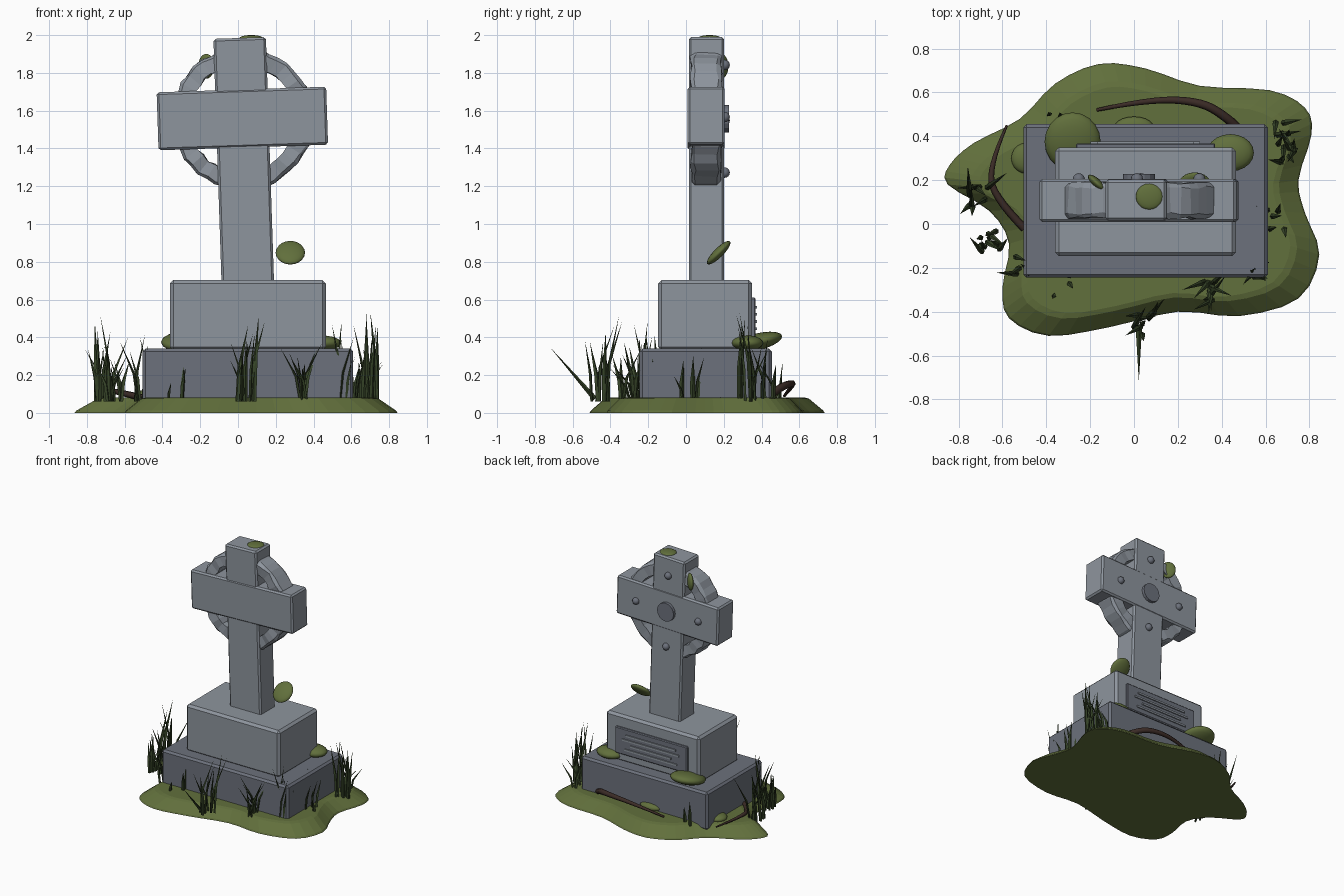
import bpy, bmesh, math, random
from mathutils import Vector, Matrix

if "Cube" in bpy.data.objects:
    bpy.data.objects.remove(bpy.data.objects["Cube"])

random.seed(7)

def mat(name, c):
    m = bpy.data.materials.new(name)
    m.diffuse_color = (*c, 1)
    m.use_nodes = True
    m.node_tree.nodes["Principled BSDF"].inputs["Base Color"].default_value = m.diffuse_color
    return m

STONE = mat("stone", (0.27, 0.30, 0.34))
DARK = mat("dark_stone", (0.15, 0.165, 0.20))
MOSS = mat("moss", (0.12, 0.16, 0.045))
GRASS = mat("grass", (0.035, 0.055, 0.02))
ROOT = mat("root", (0.045, 0.025, 0.02))

def finish(bm, name, material, smooth=False):
    bmesh.ops.recalc_face_normals(bm, faces=bm.faces)
    me = bpy.data.meshes.new(name)
    bm.to_mesh(me)
    bm.free()
    me.materials.append(material)
    for p in me.polygons:
        p.use_smooth = smooth
    ob = bpy.data.objects.new(name, me)
    bpy.context.collection.objects.link(ob)
    return ob

def box(name, lo, hi, material, bevel=0.012, xform=None):
    lo, hi = Vector(lo), Vector(hi)
    bm = bmesh.new()
    bmesh.ops.create_cube(bm, size=1, matrix=Matrix.Translation((lo + hi) / 2) @ Matrix.Diagonal((*(hi - lo), 1)))
    if bevel:
        bmesh.ops.bevel(bm, geom=bm.edges[:], offset=bevel, segments=1, affect='EDGES')
    if xform:
        bm.transform(xform)
    return finish(bm, name, material)

def blob(name, loc, radii, rot=(0, 0, 0)):
    bm = bmesh.new()
    m = Matrix.Translation(loc)
    for a, ax in zip(rot, 'XYZ'):
        m = m @ Matrix.Rotation(math.radians(a), 4, ax)
    bmesh.ops.create_uvsphere(bm, u_segments=20, v_segments=10, radius=1, matrix=m @ Matrix.Diagonal((*radii, 1)))
    return finish(bm, name, MOSS, True)

# ground mound: closed spline outline, inset at the top
outline = [(-.16, .73), (.05, .71), (.30, .63), (.62, .61), (.78, .53), (.81, .41), (.75, .20), (.78, .05),
           (.845, -.14), (.75, -.34), (.48, -.42), (.20, -.40), (-.11, -.47), (-.39, -.51), (-.57, -.43),
           (-.60, -.29), (-.57, -.09), (-.66, .06), (-.85, .18), (-.84, .27), (-.73, .37), (-.52, .48), (-.36, .64)]

def smooth_loop(pts, k=3):
    out, n = [], len(pts)
    for i in range(n):
        a, b, c, d = (Vector(pts[(i + j) % n]) for j in (-1, 0, 1, 2))
        for s in range(k):
            t = s / k
            out.append(0.5 * (2 * b + (c - a) * t + (2 * a - 5 * b + 4 * c - d) * t**2 + (3 * b - a - 3 * c + d) * t**3))
    return out

bm = bmesh.new()
rings = []
mid = Vector((0.07, 0.1))
for s, z in ((1, 0), (0.99, 0.012), (0.87, 0.075), (0.83, 0.082)):
    rings.append([bm.verts.new((*(mid + (p - mid) * s), z)) for p in smooth_loop(outline)])
n = len(rings[0])
for r0, r1 in zip(rings, rings[1:]):
    for i in range(n):
        bm.faces.new((r0[i], r0[(i + 1) % n], r1[(i + 1) % n], r1[i]))
bm.faces.new(rings[0])
bm.faces.new(rings[-1])
finish(bm, "ground_mound", MOSS)

# stepped base and rear plaque
box("lower_plinth", (-.505, -.245, .04), (.61, .455, .34), DARK, .015)
box("upper_block", (-.36, -.147, .33), (.465, .35, .703), STONE, .018)
box("plaque", (-.265, .34, .40), (.37, .368, .61), DARK, .006)
for i, w in enumerate((.22, .25, .18, .23)):
    z = .56 - i * .038
    box("plaque_bar", (.052 - w, .36, z - .007), (.052 + w, .376, z + .007), STONE, 0)

# cross, leaning slightly to the left
C = Vector((.023, .108, 1.557))
TILT = Matrix.Translation(C) @ Matrix.Rotation(math.radians(-1.9), 4, 'Y')
box("cross_shaft", (-.139, -.093, -.88), (.139, .094, .428), STONE, .012, TILT)
box("cross_arms", (-.449, -.099, -.152), (.449, .097, .155), STONE, .012, TILT)

# weathered ring
bm = bmesh.new()
N, prof = 44, [(.285, -.08), (.362, -.08), (.376, -.06), (.376, .06), (.362, .08), (.285, .08)]
secs = []
for i in range(N):
    a = 2 * math.pi * i / N
    j = random.uniform(-.009, .007)
    secs.append([bm.verts.new(((r + j + random.uniform(-.005, .005)) * math.cos(a), y + random.uniform(-.007, .007),
                               (r + j + random.uniform(-.005, .005)) * math.sin(a))) for r, y in prof])
for i in range(N):
    for k in range(len(prof)):
        k2 = (k + 1) % len(prof)
        bm.faces.new((secs[i][k], secs[i][k2], secs[(i + 1) % N][k2], secs[(i + 1) % N][k]))
bm.transform(TILT)
finish(bm, "cross_ring", STONE)

# rear boss and studs
bm = bmesh.new()
bmesh.ops.create_cone(bm, cap_ends=True, segments=16, radius1=.073, radius2=.073, depth=.05,
                      matrix=TILT @ Matrix.Translation((0, .095, 0)) @ Matrix.Rotation(math.pi / 2, 4, 'X'))
finish(bm, "centre_boss", DARK)
for x, z in ((.275, 0), (-.275, 0), (0, .285), (0, -.285)):
    bm = bmesh.new()
    bmesh.ops.create_uvsphere(bm, u_segments=12, v_segments=8, radius=.028, matrix=TILT @ Matrix.Translation((x, .096, z)))
    finish(bm, "stud", DARK, True)

# moss patches
blob("moss_shaft", (.277, .173, .848), (.078, .085, .025), (45, 0, 0))
blob("moss_top", (.07, .125, 1.985), (.062, .06, .015))
blob("moss_ring", (-.168, .185, 1.835), (.055, .02, .066), (0, 0, -43))
blob("moss_block_left", (-.28, .375, .375), (.128, .138, .045), (14, 0, 0))
blob("moss_block_right", (.44, .325, .37), (.107, .085, .04))
blob("moss_ground_left", (-.49, .30, .09), (.07, .07, .03))
blob("moss_ground_back", (.0, .44, .10), (.09, .05, .03))

# exposed roots
def root(name, pts):
    cu = bpy.data.curves.new(name, 'CURVE')
    cu.dimensions, cu.bevel_depth, cu.bevel_resolution, cu.use_fill_caps = '3D', .019, 1, True
    sp = cu.splines.new('NURBS')
    sp.points.add(len(pts) - 1)
    for p, q in zip(sp.points, pts):
        p.co, p.radius = (*q[:3], 1), q[3]
    sp.use_endpoint_u, sp.order_u, sp.resolution_u = True, 3, 5
    cu.materials.append(ROOT)
    ob = bpy.data.objects.new(name, cu)
    bpy.context.collection.objects.link(ob)

root("root_back", [(-.17, .52, .09, .4), (.07, .57, .15, .7), (.30, .56, .16, 1), (.42, .49, .13, 1.1), (.47, .44, .09, 1.1)])
root("root_left", [(-.58, .45, .09, .3), (-.66, .27, .12, .6), (-.64, .12, .11, .9), (-.50, -.02, .08, 1)])

# grass tufts: bent, tapered four-sided blades
def tuft(x, y, count, height, spread):
    bm = bmesh.new()
    for i in range(count):
        a = random.uniform(0, 2 * math.pi)
        d = Vector((math.cos(a), math.sin(a), 0))
        side = Vector((-d.y, d.x, 0))
        h, lean = height * random.uniform(.45, 1), spread * random.uniform(.15, 1)
        base = Vector((x + random.uniform(-.05, .05), y + random.uniform(-.05, .05), .06))
        loops = []
        for t, w in ((0, .012), (.45, .013)):
            c = base + d * lean * t * t + Vector((0, 0, h * t))
            loops.append([bm.verts.new(c + v) for v in (side * w, d * w * .6, -side * w, -d * w * .6)])
        tip = bm.verts.new(base + d * lean + Vector((0, 0, h)))
        for k in range(4):
            k2 = (k + 1) % 4
            bm.faces.new((loops[0][k], loops[0][k2], loops[1][k2], loops[1][k]))
            bm.faces.new((loops[1][k], loops[1][k2], tip))
    finish(bm, "grass_tuft", GRASS)

for t in ((-.71, .12, 9, .48, .14), (-.66, -.08, 10, .36, .12), (-.50, -.19, 8, .36, .1), (.04, -.46, 9, .46, .12),
          (.37, -.31, 9, .38, .13), (.56, -.19, 7, .44, .1), (.64, .02, 5, .3, .08), (.70, .32, 10, .48, .12),
          (.66, .44, 5, .42, .13), (-.33, -.28, 3, .2, .05), (-.36, .52, 2, .3, .08)):
    tuft(*t)

# long outlying front blade
bm = bmesh.new()
bmesh.ops.create_cone(bm, segments=4, radius1=.014, radius2=0, depth=.36)
bm.transform(Matrix.Translation((.022, -.60, .21)) @ Matrix.Rotation(math.radians(41), 4, 'X'))
finish(bm, "long_blade", GRASS)
